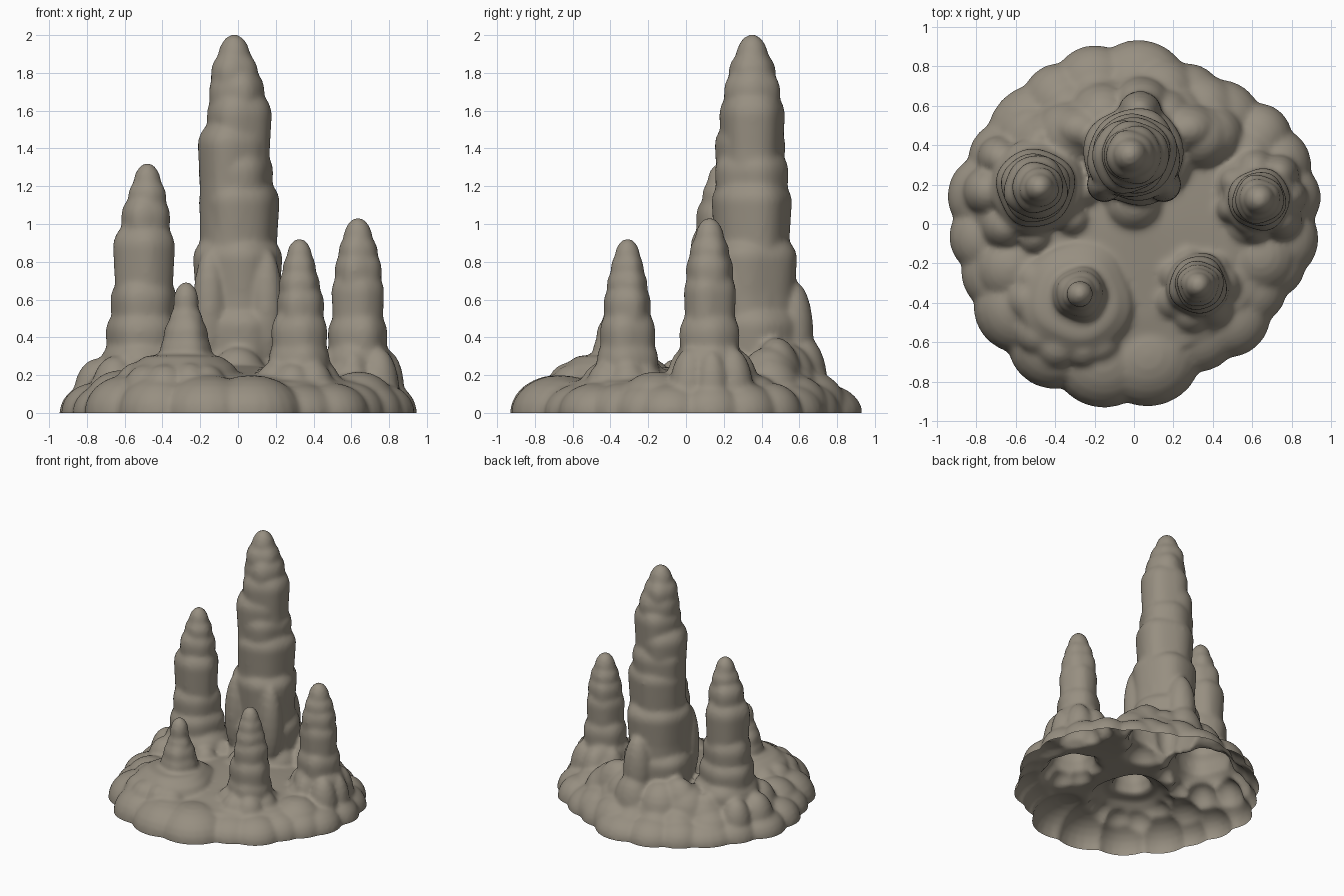
import bpy, bmesh, math, random
from mathutils import Vector

random.seed(11)
if "Cube" in bpy.data.objects:
    bpy.data.objects.remove(bpy.data.objects["Cube"], do_unlink=True)

stone = bpy.data.materials.new("grey_brown_stone")
stone.use_nodes = True
STONE = (0.31, 0.275, 0.22, 1)
stone.diffuse_color = STONE
stone.node_tree.nodes["Principled BSDF"].inputs["Base Color"].default_value = STONE

bm = bmesh.new()


def loft(rings):
    """Closed solid through rings of points, listed from the bottom up."""
    rings = [[bm.verts.new(p) for p in ring] for ring in rings]
    for low, high in zip(rings, rings[1:]):
        for i in range(len(low)):
            j = (i + 1) % len(low)
            bm.faces.new((low[i], low[j], high[j], high[i]))
    bm.faces.new(rings[0][::-1])
    bm.faces.new(rings[-1])


def lobe(x, y, z, rx, ry, rz, turn=0, segs=24, steps=12):
    """Rounded blob of flowstone."""
    rings = []
    for k in range(steps + 1):
        t = math.pi * (k / steps - 0.5) * 0.98
        ring = []
        for i in range(segs):
            a = math.tau * i / segs
            p, q = rx * math.cos(t) * math.cos(a), ry * math.cos(t) * math.sin(a)
            ring.append((x + p * math.cos(turn) - q * math.sin(turn),
                         y + p * math.sin(turn) + q * math.cos(turn), z + rz * math.sin(t)))
        rings.append(ring)
    loft(rings)


def lathe(x, y, profile, wobble, segs=40):
    """Turned solid from (radius, height) pairs, with a lobed outline."""
    rings, phase = [], random.uniform(0, 6)
    for r, z in profile:
        ring = []
        for i in range(segs):
            a = math.tau * i / segs
            k = r * (1 + wobble * (math.sin(3 * a + phase) + 0.7 * math.sin(5 * a - phase)))
            ring.append((x + k * math.cos(a), y + k * math.sin(a), z))
        rings.append(ring)
    loft(rings)


def tier(x, y, r, shoulder, dome, wobble=0.03):
    """Upright drum with a round shoulder, pinched a little lower down."""
    pinch = max(-0.05, shoulder - 0.2)
    profile = [(r * 0.94, -0.1), (r * 0.94, pinch), (r, shoulder)]
    for k in range(1, 8):
        t = math.pi / 2 * k / 7.2
        profile.append((r * math.cos(t), shoulder + dome * math.sin(t)))
    lathe(x, y, profile, wobble)


def column(x, y, top, tip, tiers):
    """Stalagmite of nested tiers (dx, dy, radius, shoulder) and a rounded tip."""
    for dx, dy, r, shoulder in tiers:
        tier(x + dx, y + dy, r, shoulder, min(0.15, r))
    lobe(x, y, top - tip * 1.6, tip, tip, tip * 1.6)


def skirt(x, y, radius, z, size, height, count, start=0, sweep=360):
    """Ring or arc of flowstone lobes around a foot, angles in degrees."""
    for i in range(count):
        a = math.radians(start + sweep * i / count) + random.uniform(-0.12, 0.12)
        s = size * random.uniform(0.9, 1.1)
        lobe(x + radius * math.cos(a), y + radius * math.sin(a), z, s, s,
             height * random.uniform(0.92, 1.08), a)


# Base mound
lathe(0, 0.02, [(0.78, -0.1), (0.78, 0.04), (0.75, 0.11), (0.69, 0.165), (0.5, 0.2), (0.25, 0.23), (0.05, 0.25)], 0.01, 64)

# Scalloped rim: angle in degrees, reach, lobe radius
RIM = [(-6, 0.94, 0.2), (10, 0.96, 0.17), (23, 0.96, 0.18), (35, 0.94, 0.16), (50, 0.89, 0.2),
       (67, 0.87, 0.17), (88, 0.935, 0.24), (106, 0.935, 0.2), (121, 0.92, 0.18), (137, 0.92, 0.26),
       (153, 0.92, 0.18), (169, 0.96, 0.2), (185, 0.94, 0.18), (200, 0.92, 0.2), (216, 0.95, 0.22),
       (236, 0.96, 0.22), (257, 0.95, 0.25), (276, 0.93, 0.26), (301, 0.84, 0.22), (316, 0.88, 0.2),
       (331, 0.86, 0.18), (344, 0.9, 0.17)]
for deg, reach, r in RIM:
    a = math.radians(deg)
    height = 0.2 if 205 < deg < 300 else 0.16
    lobe((reach - r) * math.cos(a), (reach - r) * math.sin(a), 0, r, r * 1.05, height, a)

# Terraces climbing from the rim around the back and both sides
skirt(0, 0, 0.66, 0.02, 0.19, 0.2, 13, -15, 225)
skirt(0, 0, 0.59, 0.08, 0.18, 0.21, 10, 5, 195)
skirt(0, 0.02, 0.54, 0.14, 0.17, 0.22, 5, 50, 100)

# Tall rear column with its foot, rear buttress and front apron
column(-0.02, 0.35, 2.005, 0.09,
       [(0.02, 0, 0.285, 0.22), (0.02, 0, 0.255, 0.46), (0.02, 0, 0.235, 0.82), (0.025, 0, 0.212, 1.12),
        (0.01, 0, 0.195, 1.28), (-0.01, -0.01, 0.185, 1.42), (0.025, 0, 0.172, 1.58),
        (0.015, 0, 0.148, 1.7), (0, 0, 0.125, 1.8)])
lobe(0.03, 0.57, 0.42, 0.11, 0.105, 0.28)
lobe(0.04, 0.62, 0.15, 0.15, 0.13, 0.26)
lobe(0.0, 0.1, 0.12, 0.17, 0.16, 0.23)
for side in (-1, 1):
    lobe(side * 0.27, 0.48, 0.14, 0.18, 0.14, 0.26)
    lobe(side * 0.15, 0.2, 0.55, 0.09, 0.09, 0.32)

# Side columns
column(-0.48, 0.185, 1.325, 0.075,
       [(-0.01, 0, 0.24, 0.27), (-0.02, 0, 0.2, 0.43), (-0.02, 0, 0.175, 0.6), (-0.017, 0, 0.162, 0.88),
        (-0.01, 0, 0.13, 1.04), (0, 0, 0.1, 1.15)])
skirt(-0.5, 0.18, 0.24, 0.1, 0.12, 0.2, 8)
column(0.635, 0.125, 1.035, 0.08,
       [(0, 0, 0.185, 0.26), (0, 0, 0.158, 0.42), (0, 0, 0.138, 0.64), (0, 0, 0.125, 0.76), (0, 0, 0.105, 0.85)])
skirt(0.64, 0.13, 0.15, 0.12, 0.1, 0.22, 7)

# Front pair of columns
column(0.325, -0.31, 0.925, 0.07,
       [(0, 0, 0.162, 0.28), (0, 0, 0.147, 0.43), (0.005, 0, 0.125, 0.58), (0, 0, 0.108, 0.68), (0, 0, 0.088, 0.77)])
skirt(0.31, -0.32, 0.13, 0.1, 0.11, 0.17, 7)
column(-0.275, -0.355, 0.695, 0.068,
       [(0, 0, 0.165, 0.22), (0, 0, 0.138, 0.32), (0, 0, 0.118, 0.41), (0, 0, 0.088, 0.49)])
lathe(-0.29, -0.38, [(0.3, -0.1), (0.3, 0.19), (0.27, 0.25), (0.2, 0.3), (0.1, 0.31)], 0.03)
skirt(-0.3, -0.4, 0.23, 0.13, 0.12, 0.13, 6, 150, 190)


def new_object(name, mesh):
    ob = bpy.data.objects.new(name, mesh)
    bpy.context.scene.collection.objects.link(ob)
    return ob


# Fuse all the lobes into one soft skin
blank = bpy.data.meshes.new("fused_lobes")
bm.to_mesh(blank)
bm.free()
helper = new_object("fused_lobes", blank)
fuse = helper.modifiers.new("fuse", "REMESH")
fuse.mode = "VOXEL"
fuse.voxel_size = 0.016
soften = helper.modifiers.new("soften", "SMOOTH")
soften.factor = 0.5
soften.iterations = 7
skin = bpy.data.meshes.new_from_object(helper.evaluated_get(bpy.context.evaluated_depsgraph_get()))
bpy.data.objects.remove(helper, do_unlink=True)

# Cut the skin open at the ground so the underside is hollow
bm = bmesh.new()
bm.from_mesh(skin)
bmesh.ops.bisect_plane(bm, geom=bm.verts[:] + bm.edges[:] + bm.faces[:], plane_co=Vector((0, 0, 0)),
                       plane_no=Vector((0, 0, 1)), clear_inner=True)
for f in bm.faces:
    f.smooth = True
bm.to_mesh(skin)
bm.free()
skin.materials.clear()
skin.materials.append(stone)
new_object("stalagmite_cluster", skin)
